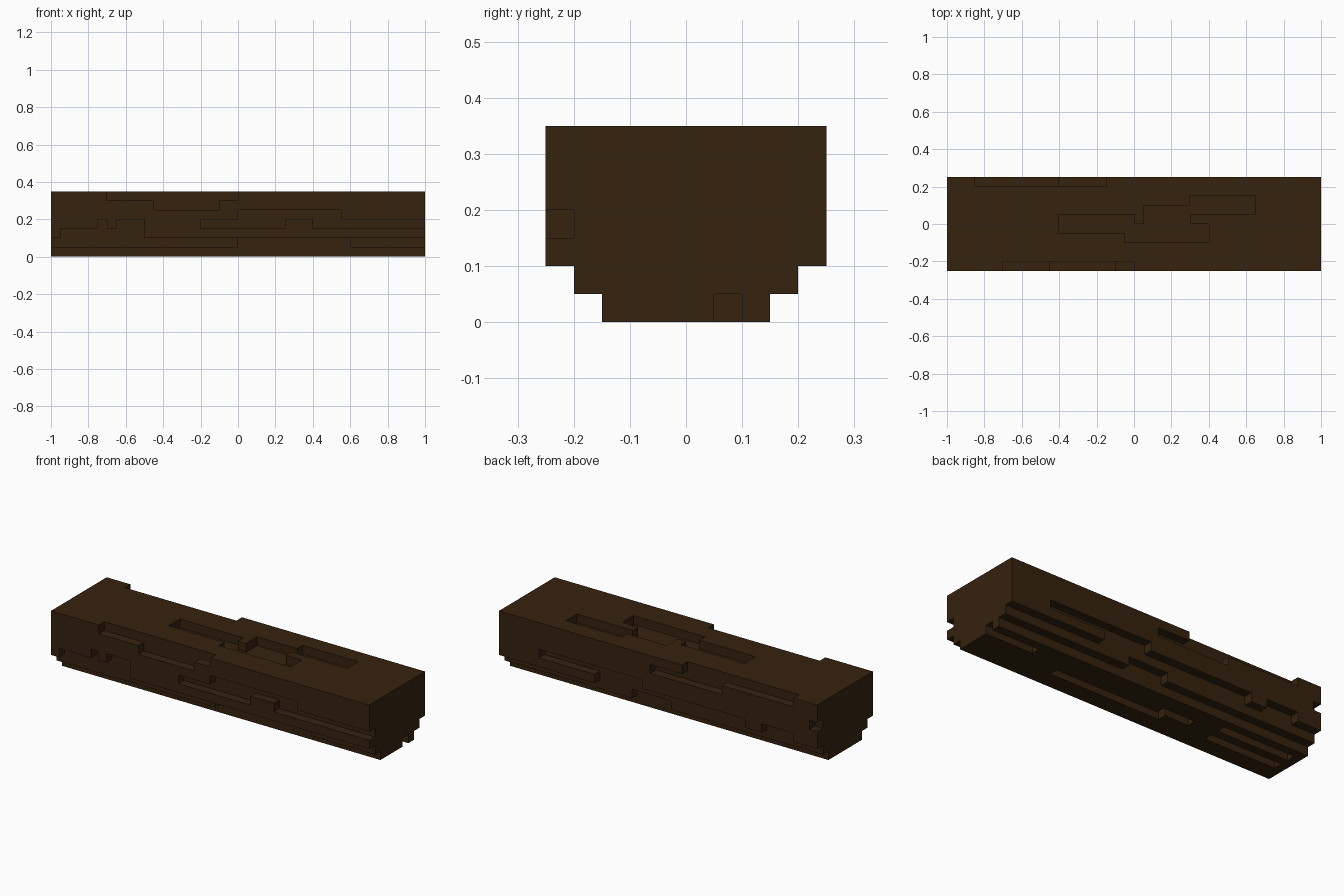
import bpy, bmesh

# Remove the default cube
cube = bpy.data.objects.get("Cube")
if cube:
    bpy.data.objects.remove(cube, do_unlink=True)

U = 0.05  # size of one block

# Dark bark colour
bark = bpy.data.materials.new("dark_bark")
bark.use_nodes = True
COLOUR = (0.036, 0.016, 0.0048, 1)
bark.diffuse_color = COLOUR
bsdf = next(n for n in bark.node_tree.nodes if n.type == 'BSDF_PRINCIPLED')
bsdf.inputs["Base Color"].default_value = COLOUR
bsdf.inputs["Roughness"].default_value = 0.9


def box(x0, x1, y0, y1, z0, z1):
    return {(x, y, z) for x in range(x0, x1) for y in range(y0, y1) for z in range(z0, z1)}


# Solid beam with a stepped underside, in block units
cells = box(-20, 20, -3, 3, 0, 1) | box(-20, 20, -4, 4, 1, 2) | box(-20, 20, -5, 5, 2, 7)

# Bark grooves on the long sides: (x start, x end, layer)
front_grooves = [(0, 12, 1), (-19, -10, 2), (-15, -14, 3), (-13, -10, 3), (-4, 5, 3),
                 (8, 20, 3), (0, 11, 4), (-9, -2, 5), (-14, 0, 6)]
back_grooves = [(-1, 4, 1), (-11, 8, 2), (-17, -13, 2), (2, 15, 3), (-20, -19, 4),
                (-8, 1, 5), (-17, -3, 6)]
for side, grooves in ((-1, front_grooves), (1, back_grooves)):
    for x0, x1, z in grooves:
        outer = 4 if z == 1 else 5
        y0 = outer - 1 if side > 0 else -outer
        cells -= box(x0, x1, y0, y0 + 1, z, z + 1)

# Grooves on the top and underside: (x start, x end, row)
top_grooves = [(-1, 8, -2), (-8, 8, -1), (-8, 0, 0), (1, 6, 0), (1, 13, 1), (6, 13, 2)]
bottom_grooves = [(14, 20, 1), (-4, 10, -1), (-7, -3, 0), (-19, -10, 1), (-19, -10, -1)]
for layer, grooves in ((6, top_grooves), (0, bottom_grooves)):
    for x0, x1, y in grooves:
        cells -= box(x0, x1, y, y + 1, layer, layer + 1)

# Skin the exposed block sides
bm = bmesh.new()
verts = {}


def corner(p):
    if p not in verts:
        verts[p] = bm.verts.new([c * U for c in p])
    return verts[p]


for cell in sorted(cells):
    for axis in range(3):
        for step in (0, 1):
            near = list(cell)
            near[axis] += 1 if step else -1
            if tuple(near) in cells:
                continue
            ring = []
            for a, b in ((0, 0), (1, 0), (1, 1), (0, 1)):
                p = list(cell)
                p[axis] += step
                p[(axis + 1) % 3] += a
                p[(axis + 2) % 3] += b
                ring.append(corner(tuple(p)))
            bm.faces.new(ring if step else ring[::-1])

# Merge flat areas into clean faces
bmesh.ops.dissolve_limit(bm, angle_limit=0.01, verts=bm.verts[:], edges=bm.edges[:])
bmesh.ops.triangulate(bm, faces=[f for f in bm.faces if len(f.verts) > 4])

mesh = bpy.data.meshes.new("wooden_log")
bm.to_mesh(mesh)
bm.free()
mesh.materials.append(bark)
log = bpy.data.objects.new("wooden_log", mesh)
bpy.context.collection.objects.link(log)
